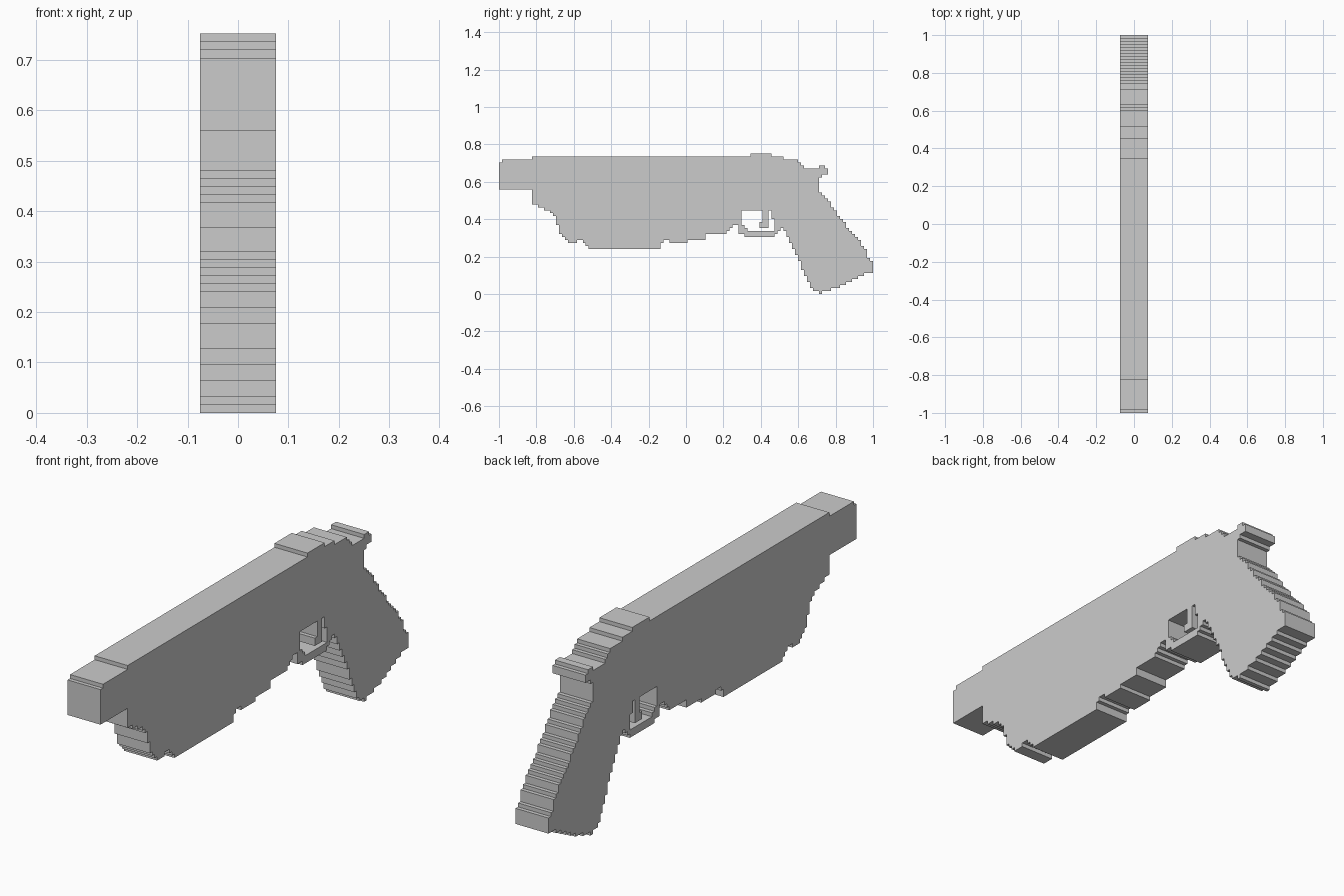
import bpy, bmesh, math
from mathutils import Vector

CELL = 0.016      # size of one stepped block in the silhouette
HALF = 0.075      # half thickness
COLS, ROWS = 125, 47

# Long upper body with the fore end, (y, z)
BODY = [(-1, .56), (-1, .704), (-.984, .704), (-.984, .72), (-.824, .72), (-.824, .736),
        (.352, .736), (.352, .76), (.456, .76), (.456, .736), (.52, .736), (.52, .72),
        (.6, .72), (.6, .704), (.62, .688), (.648, .672), (.712, .672), (.72, .56),
        (.52, .34), (.504, .352), (.504, .336), (.48, .32), (.472, .304), (.328, .304),
        (.312, .32), (.28, .32), (.28, .368), (.25, .368), (.216, .336), (.216, .32),
        (.104, .32), (.104, .288), (.008, .288), (.008, .272), (-.088, .272), (-.088, .288),
        (-.12, .288), (-.12, .272), (-.152, .24), (-.52, .24), (-.552, .288), (-.584, .288),
        (-.584, .272), (-.616, .272), (-.65, .30), (-.68, .336), (-.69, .368), (-.70, .416),
        (-.72, .432), (-.77, .464), (-.824, .48), (-.824, .56)]

# Slanted handle with the small spur at its top
GRIP = [(.6, .672), (.712, .672), (.712, .688), (.744, .688), (.76, .672), (.76, .64),
        (.728, .64), (.728, .624), (.712, .624), (.712, .56), (.736, .53), (.776, .48),
        (.82, .41), (.872, .35), (.93, .285), (.96, .24), (.984, .176), (1, .176), (1, .112),
        (.968, .112), (.93, .09), (.872, .065), (.82, .04), (.77, .018), (.728, .016),
        (.728, 0), (.712, 0), (.712, .016), (.68, .016), (.66, .06), (.63, .12), (.6, .19),
        (.57, .26), (.54, .32), (.5, .36), (.5, .6)]

# Opening inside the guard, and the lever hanging in it
OPENING = [(.296, .368), (.296, .432), (.312, .448), (.456, .448), (.456, .4), (.472, .4),
           (.472, .352), (.456, .336), (.328, .336), (.328, .352)]
LEVER = [(.408, .448), (.44, .448), (.44, .352), (.392, .352), (.392, .384), (.408, .384)]


def inside(poly, y, z):
    hit = False
    for (y1, z1), (y2, z2) in zip(poly, poly[1:] + poly[:1]):
        if (z1 > z) != (z2 > z) and y < y1 + (z - z1) * (y2 - y1) / (z2 - z1):
            hit = not hit
    return hit


def filled(i, j):
    y, z = -1 + (i + .5) * CELL, (j + .5) * CELL
    if inside(LEVER, y, z):
        return True
    return (inside(BODY, y, z) or inside(GRIP, y, z)) and not inside(OPENING, y, z)


# Rasterise the profiles to blocks, then give the sheet its thickness
bm = bmesh.new()
verts = {}


def corner(i, j):
    if (i, j) not in verts:
        verts[i, j] = bm.verts.new((-HALF, -1 + i * CELL, j * CELL))
    return verts[i, j]


for i in range(COLS):
    for j in range(ROWS):
        if filled(i, j):
            bm.faces.new([corner(i, j), corner(i, j + 1), corner(i + 1, j + 1), corner(i + 1, j)])

ext = bmesh.ops.extrude_face_region(bm, geom=bm.faces[:], use_keep_orig=True)
moved = [g for g in ext["geom"] if isinstance(g, bmesh.types.BMVert)]
bmesh.ops.translate(bm, verts=moved, vec=Vector((2 * HALF, 0, 0)))
bmesh.ops.recalc_face_normals(bm, faces=bm.faces[:])
bmesh.ops.dissolve_limit(bm, angle_limit=math.radians(1), verts=bm.verts[:], edges=bm.edges[:])

mesh = bpy.data.meshes.new("stepped_silhouette")
bm.to_mesh(mesh)
bm.free()
bpy.context.collection.objects.link(bpy.data.objects.new("stepped_silhouette", mesh))
